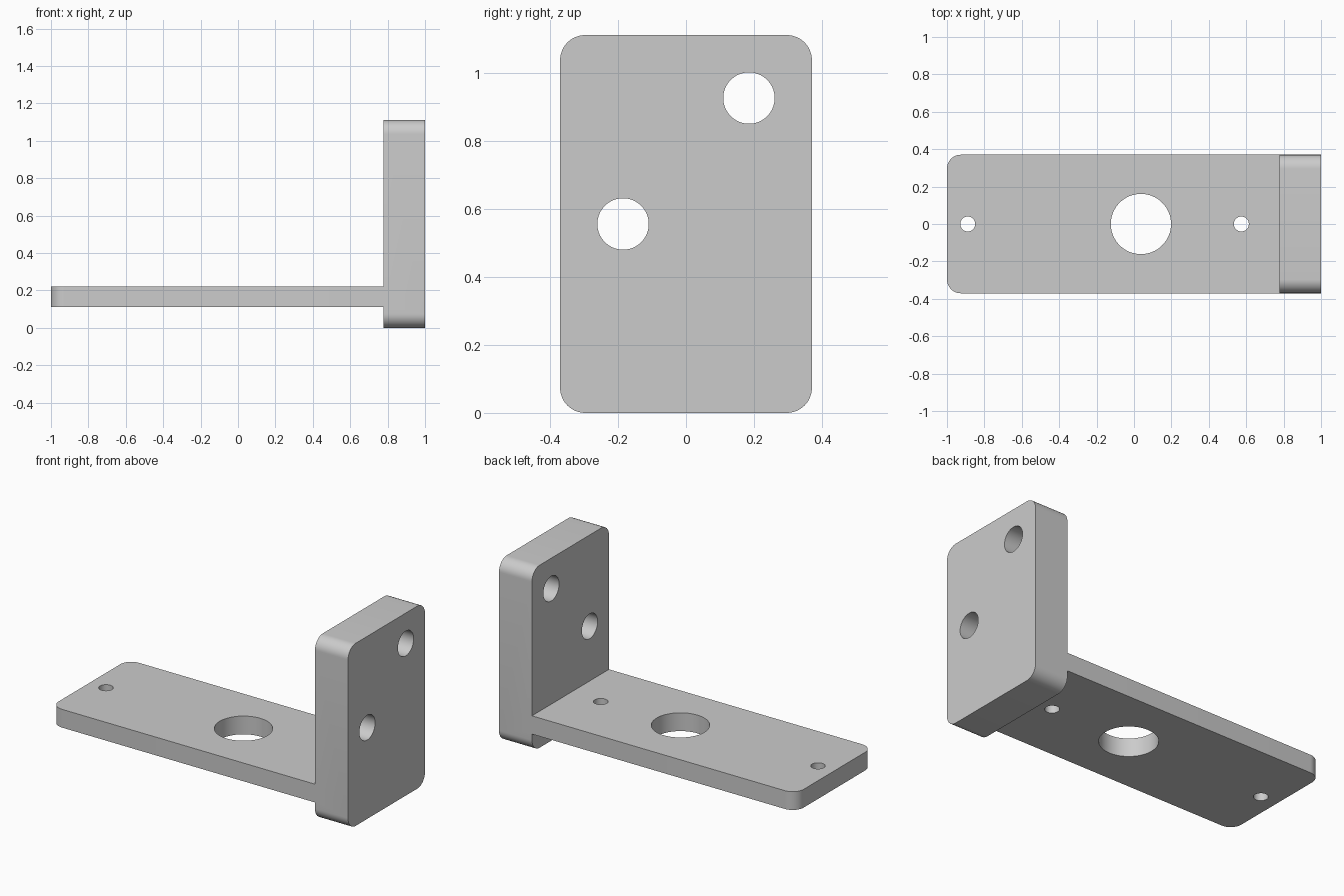
import bpy
import bmesh
from math import cos, sin, pi, radians
from mathutils import Matrix, Vector

if "Cube" in bpy.data.objects:
    bpy.data.objects.remove(bpy.data.objects["Cube"], do_unlink=True)

U = 2 / 54                      # one design unit
HALF_W = 10 * U
PLATE_X = 1 - 6 * U             # inner face of the upright plate
CORNER = 2 * U
ARM_Z, ARM_T = 3 * U, 3 * U

grey = bpy.data.materials.new("plain grey")
grey.use_nodes = True
colour = (0.6, 0.6, 0.6, 1)
grey.diffuse_color = colour
grey.node_tree.nodes["Principled BSDF"].inputs["Base Color"].default_value = colour


def rounded_outline(x0, x1, y0, y1, radii, steps=12):
    """Rectangle outline; radii run from the top right corner counter-clockwise."""
    corners = [(x1, y1, -1, -1), (x0, y1, 1, -1), (x0, y0, 1, 1), (x1, y0, -1, 1)]
    points = []
    for i, ((x, y, sx, sy), r) in enumerate(zip(corners, radii)):
        if r == 0:
            points.append((x, y))
            continue
        for k in range(steps + 1):
            a = (i + k / steps) * pi / 2
            points.append((x + sx * r + r * cos(a), y + sy * r + r * sin(a)))
    return points


def extrude(name, outline, place, depth):
    """Solid from a flat outline, pushed along local z and then placed."""
    bm = bmesh.new()
    face = bm.faces.new([bm.verts.new((x, y, 0)) for x, y in outline])
    moved = bmesh.ops.extrude_face_region(bm, geom=[face])["geom"]
    bmesh.ops.translate(bm, vec=(0, 0, depth),
                        verts=[v for v in moved if isinstance(v, bmesh.types.BMVert)])
    bmesh.ops.transform(bm, matrix=place, verts=bm.verts)
    bmesh.ops.recalc_face_normals(bm, faces=bm.faces)
    mesh = bpy.data.meshes.new(name)
    bm.to_mesh(mesh)
    bm.free()
    mesh.materials.append(grey)
    obj = bpy.data.objects.new(name, mesh)
    bpy.context.collection.objects.link(obj)
    return obj


def circle(x, y, r, sides=64):
    return [(x + r * cos(2 * pi * i / sides), y + r * sin(2 * pi * i / sides))
            for i in range(sides)]


def combine(target, tool, operation):
    """Apply a boolean and remove the used tool."""
    mod = target.modifiers.new(operation.lower(), "BOOLEAN")
    mod.operation = operation
    mod.solver = "EXACT"
    mod.object = tool
    bpy.ops.object.select_all(action="DESELECT")
    bpy.context.view_layer.objects.active = target
    target.select_set(True)
    bpy.ops.object.modifier_apply(modifier=mod.name)
    bpy.data.objects.remove(tool, do_unlink=True)


# Local x, y, z become world y, z, x for the upright plate
upright = Matrix(((0, 0, 1, 0), (1, 0, 0, 0), (0, 1, 0, 0), (0, 0, 0, 1)))

# Upright end plate with four rounded corners
bracket = extrude("mounting_bracket",
                  rounded_outline(-HALF_W, HALF_W, 0, 30 * U, [CORNER] * 4),
                  Matrix.Translation(Vector((PLATE_X, 0, 0))) @ upright, 6 * U)

# Flat arm, rounded at its free end and set into the plate
arm = extrude("arm",
              rounded_outline(-1, PLATE_X + U, -HALF_W, HALF_W, [0, CORNER, CORNER, 0]),
              Matrix.Translation(Vector((0, 0, ARM_Z))), ARM_T)
combine(bracket, arm, "UNION")

# Two bolt holes through the plate
for y, z in ((-5, 15), (5, 25)):
    cutter = extrude("bolt_hole_cutter", circle(y * U, z * U, 2.04 * U),
                     Matrix.Translation(Vector((PLATE_X - U, 0, 0))) @ upright, 8 * U)
    combine(bracket, cutter, "DIFFERENCE")

# Large centre hole with a small screw hole on each side
for x, r in ((-24, 1.08), (1, 4.35), (15.5, 1.08)):
    cutter = extrude("arm_hole_cutter", circle(x * U, 0, r * U),
                     Matrix.Translation(Vector((0, 0, ARM_Z - U))), ARM_T + 2 * U)
    combine(bracket, cutter, "DIFFERENCE")

bpy.ops.object.shade_smooth_by_angle(angle=radians(30))
